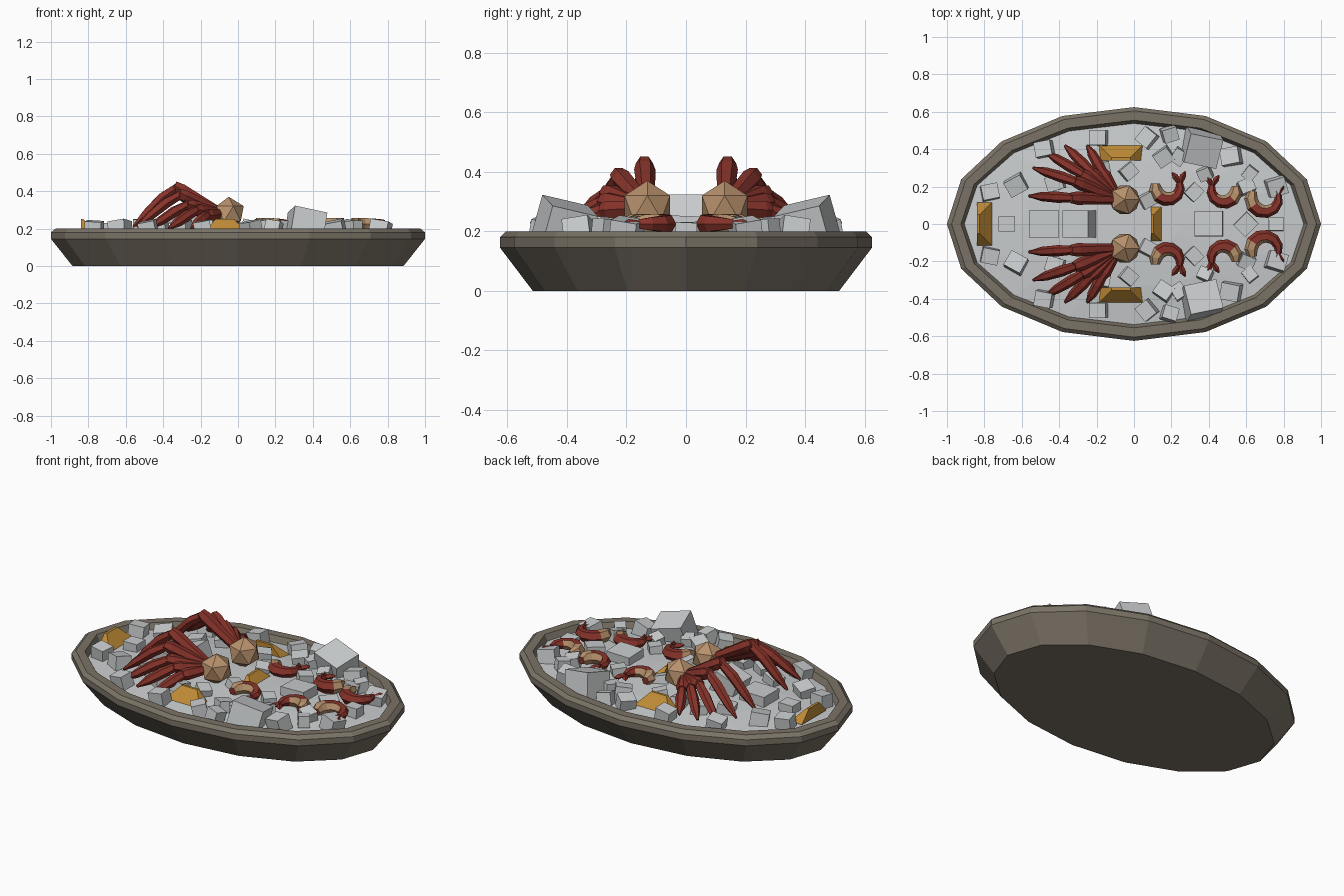
import bpy, bmesh, random
from math import cos, sin, pi, radians
from mathutils import Vector, Matrix, Euler

if "Cube" in bpy.data.objects:
    bpy.data.objects.remove(bpy.data.objects["Cube"])
random.seed(4)


def material(name, *srgb):
    col = [(c / 255) ** 2.2 for c in srgb] + [1]
    m = bpy.data.materials.new(name)
    m.use_nodes = True
    m.diffuse_color = col
    m.node_tree.nodes["Principled BSDF"].inputs["Base Color"].default_value = col
    return m


STONE = material("tray stone", 122, 114, 102)
ICE = material("ice", 200, 203, 204)
RED = material("shell red", 134, 54, 46)
TAN = material("meat tan", 182, 144, 108)
LEMON = material("lemon", 190, 138, 58)


def finish(name, bm, mats, mirrored=False):
    bmesh.ops.recalc_face_normals(bm, faces=bm.faces)
    mesh = bpy.data.meshes.new(name)
    bm.to_mesh(mesh)
    bm.free()
    for m in mats:
        mesh.materials.append(m)
    ob = bpy.data.objects.new(name, mesh)
    bpy.context.collection.objects.link(ob)
    if mirrored:
        mod = ob.modifiers.new("Mirror", "MIRROR")
        mod.use_axis = (False, True, False)
        mod.use_mirror_merge = False
    return ob


def loft(bm, rings, caps=True):
    """Skin a list of equal rings of points; returns the faces band by band."""
    rows = [[bm.verts.new(p) for p in r] for r in rings]
    n = len(rows[0])
    bands = [[bm.faces.new((a[i], a[(i + 1) % n], b[(i + 1) % n], b[i]))
              for i in range(n)] for a, b in zip(rows, rows[1:])]
    if caps:
        bm.faces.new(rows[0])
        bm.faces.new(rows[-1])
    return bands


def oval(rx, ry, z, n=16):
    return [(rx * cos(2 * pi * i / n), ry * sin(2 * pi * i / n), z) for i in range(n)]


def limb(bm, points, radii, sides=6):
    """Tapered tube through a bent path."""
    points = [Vector(p) for p in points]
    rings = []
    for i, p in enumerate(points):
        d = (points[min(i + 1, len(points) - 1)] - points[max(i - 1, 0)]).normalized()
        u = d.cross(Vector((0, 0, 1))).normalized()
        v = u.cross(d)
        rings.append([p + radii[i] * (u * cos(2 * pi * k / sides) + v * sin(2 * pi * k / sides))
                      for k in range(sides)])
    return loft(bm, rings)


# Oval tray with a bevelled rim
bm = bmesh.new()
loft(bm, [oval(.885, .515, 0), oval(1, .625, .145), oval(1, .625, .18), oval(.975, .605, .2),
          oval(.925, .555, .2), oval(.9, .53, .15)])
finish("tray", bm, [STONE])

# Shallow mound of crushed ice
bm = bmesh.new()
mound = [oval(.91, .54, .165), oval(.6, .34, .19), oval(.25, .14, .205)]
loft(bm, mound)
finish("ice_bed", bm, [ICE])


def ice_block(bm, x, y, size, turn, height=.05, tilt=.25):
    rot = Euler((random.uniform(-tilt, tilt), random.uniform(-tilt, tilt), turn)).to_matrix().to_4x4()
    scale = Matrix.Diagonal((size, size * .9, size * .9, 1))
    bmesh.ops.create_cube(bm, size=1, matrix=Matrix.Translation(
        (x, y, .19 + height - size * .45)) @ rot @ scale)


# Ice cubes scattered on both sides
bm = bmesh.new()
for x, y, size, turn in [
        (-.48, .4, .09, .2), (-.19, .46, .09, 0), (.07, .46, .09, .9), (.19, .48, .08, .3),
        (.16, .36, .09, .6), (.24, .36, .08, 1), (.52, .36, .1, .2), (.6, .2, .08, .4),
        (.76, .2, .1, .3), (-.63, .21, .1, .5), (-.77, .17, .09, .2), (-.03, .28, .08, .7),
        (.38, .27, .07, .4), (.32, .17, .08, .8), (-.3, .3, .09, .5), (-.42, .22, .09, .3),
        (.07, .13, .08, .5), (.62, .27, .07, .9), (-.17, .3, .08, .2)]:
    ice_block(bm, x, y, size, turn)
ice_block(bm, .36, .41, .18, -.2, .1, .3)
finish("side_ice_cubes", bm, [ICE], True)

# Ice cubes along the middle
bm = bmesh.new()
for x, size, turn, height in [(-.68, .09, 0, .04), (-.48, .16, 0, .06), (.4, .15, 0, .06),
                              (.6, .1, pi / 4, .04), (.76, .08, 0, .04)]:
    ice_block(bm, x, 0, size, turn, height, .05)
lean = Matrix.Translation((-.29, 0, .23)) @ Matrix.Rotation(-.35, 4, "Y")
bmesh.ops.create_cube(bm, size=.145, matrix=lean)
finish("middle_ice_cubes", bm, [ICE])

# Crab clusters: faceted body and five bent legs on each side
bm = bmesh.new()
bmesh.ops.create_icosphere(bm, subdivisions=1, radius=.09,
                           matrix=Matrix.Translation((-.05, .13, .28)))
finish("crab_body", bm, [TAN], True)

bm = bmesh.new()
hip = Vector((-.08, .13, .28))
for knee, tip in [((-.34, .14, .43), (-.56, .15, .21)), ((-.32, .23, .39), (-.54, .3, .21)),
                  ((-.28, .27, .33), (-.475, .385, .2)), ((-.23, .28, .3), (-.37, .42, .2)),
                  ((-.17, .28, .27), (-.25, .42, .2))]:
    knee, tip = Vector(knee), Vector(tip)
    root = hip.lerp(knee, .1)
    limb(bm, [root, hip.lerp(knee, .85), knee], [.026, .036, .028])
    limb(bm, [knee.lerp(hip, .06), knee.lerp(tip, .3), knee.lerp(tip, .7), tip],
         [.024, .03, .025, .007])
finish("crab_legs", bm, [RED], True)


# Curled shrimp with tan bellies, tan heads and forked tails
def shrimp(name, cx, cy, start, sweep, radius=.068):
    bm = bmesh.new()
    steps = 7
    arc = [radians(start + sweep * i / steps) for i in range(steps + 1)]
    centre = Vector((cx, cy, .225))
    path = [centre + radius * Vector((cos(a), sin(a), 0)) for a in arc]
    thick = [.022, .036, .038, .037, .034, .03, .025, .017]
    bands = limb(bm, path, thick)
    bm.normal_update()
    for i, band in enumerate(bands):
        for f in band:
            inner = (f.calc_center_median() - centre).xy.length < radius * .8
            f.material_index = int(i < 2 or (inner and i < 5))
    ahead = (path[-1] - path[-2]).normalized()
    across = Vector((-ahead.y, ahead.x, 0))
    for s in (-1, 1):
        end = path[-1] + ahead * .055 + across * s * .035
        limb(bm, [path[-1] - ahead * .01, path[-1].lerp(end, .6), end], [.01, .016, .004], 4)
    finish(name, bm, [RED, TAN], True)


shrimp("inner_shrimp", .18, .2, 165, 215)
shrimp("middle_shrimp", .48, .185, 375, -215)
shrimp("outer_shrimp", .7, .14, 150, 225, .075)


# Lemon wedges: sloped trapezoid slices
def lemon(name, x, y, turn, mirrored=False):
    bm = bmesh.new()
    low = [(.04, -.115, .18), (.04, .115, .18), (-.04, .115, .18), (-.04, -.115, .18)]
    top = [(-.025, -.05, .25), (-.025, .05, .25), (-.04, .05, .25), (-.04, -.05, .25)]
    loft(bm, [low, top])
    bm.transform(Matrix.Translation((x, y, 0)) @ Matrix.Rotation(turn, 4, "Z"))
    finish(name, bm, [LEMON], mirrored)


lemon("end_lemon", -.8, 0, 0)
lemon("middle_lemon", .13, 0, 0)
lemon("side_lemon", -.07, .38, pi / 2, True)
